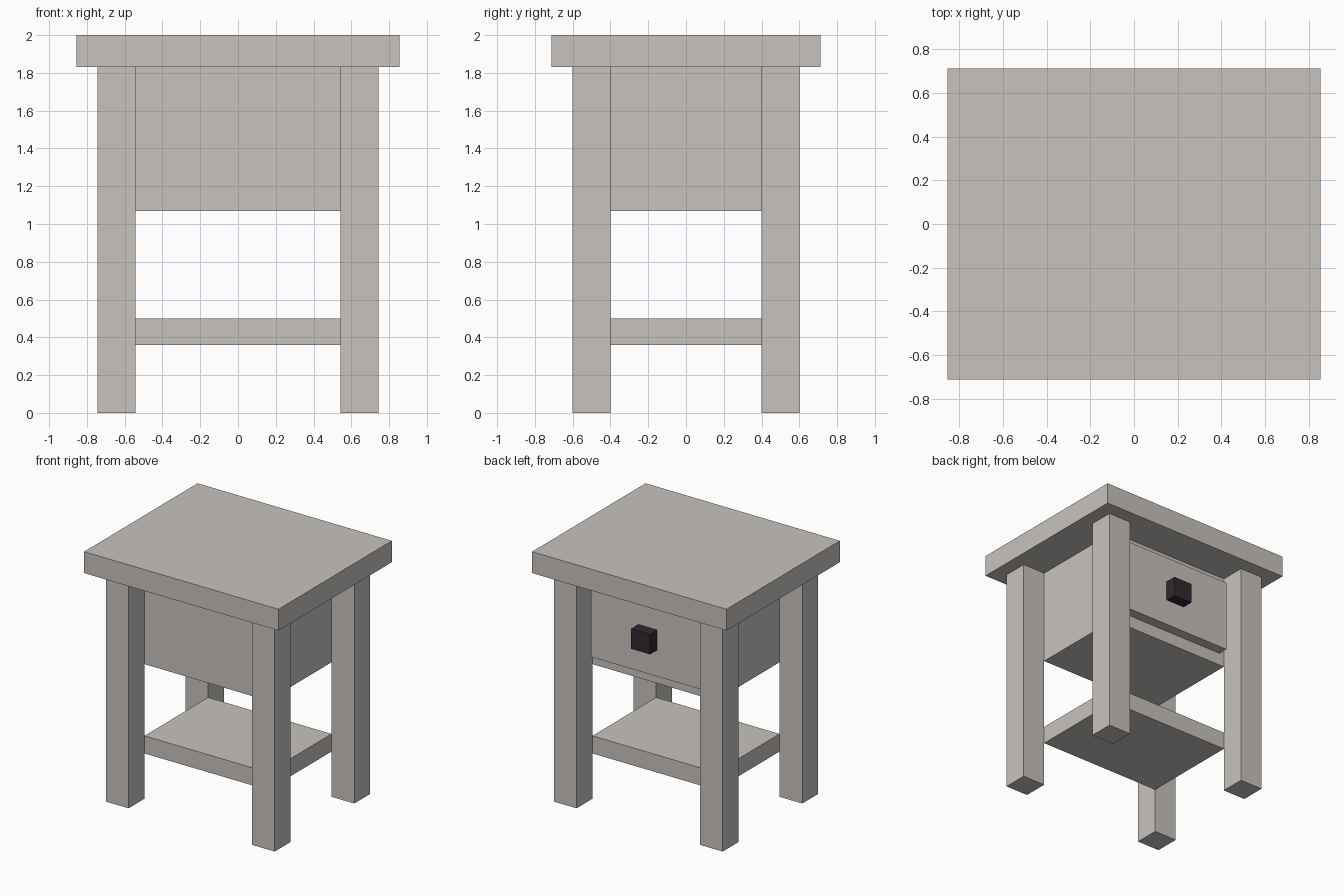
import bpy
import bmesh
from mathutils import Vector

default_cube = bpy.data.objects.get("Cube")
if default_cube:
    bpy.data.objects.remove(default_cube, do_unlink=True)


def make_material(name, rgb):
    mat = bpy.data.materials.new(name)
    mat.use_nodes = True
    color = (*rgb, 1.0)
    mat.diffuse_color = color
    mat.node_tree.nodes["Principled BSDF"].inputs["Base Color"].default_value = color
    return mat


def make_box(name, low, high, mat):
    """Flat-shaded box between two opposite corners."""
    low, high = Vector(low), Vector(high)
    bm = bmesh.new()
    bmesh.ops.create_cube(bm, size=1.0)
    bmesh.ops.scale(bm, vec=high - low, verts=bm.verts)
    mesh = bpy.data.meshes.new(name)
    bm.to_mesh(mesh)
    bm.free()
    mesh.materials.append(mat)
    obj = bpy.data.objects.new(name, mesh)
    obj.location = (low + high) / 2
    bpy.context.collection.objects.link(obj)
    return obj


wood = make_material("pale grey wood", (0.58, 0.545, 0.515))
dark = make_material("dark knob", (0.03, 0.022, 0.03))

# Shared dimensions
inner_x, inner_y = 0.543, 0.40
outer_x, outer_y = 0.743, 0.60
top_under = 1.83

# Table top
make_box("table_top", (-0.855, -0.712, top_under), (0.855, 0.712, 2.0), wood)

# Four square legs
for side, sx in (("left", 1), ("right", -1)):
    for end, sy in (("front", -1), ("back", 1)):
        xs = sorted((sx * inner_x, sx * outer_x))
        ys = sorted((sy * inner_y, sy * outer_y))
        make_box(f"{end}_{side}_leg", (xs[0], ys[0], 0), (xs[1], ys[1], top_under), wood)

# Cabinet body and lower shelf fit between the inner leg corners
make_box("cabinet_body", (-inner_x, -inner_y, 1.07), (inner_x, inner_y, top_under), wood)
make_box("lower_shelf", (-inner_x, -inner_y, 0.36), (inner_x, inner_y, 0.50), wood)

# Raised drawer panel with a block knob, on the back side
drawer_y = inner_y + 0.08
make_box("drawer_front", (-0.50, inner_y, 1.17), (0.50, drawer_y, 1.745), wood)
make_box("drawer_knob", (-0.083, drawer_y, 1.38), (0.083, drawer_y + 0.09, 1.54), dark)
